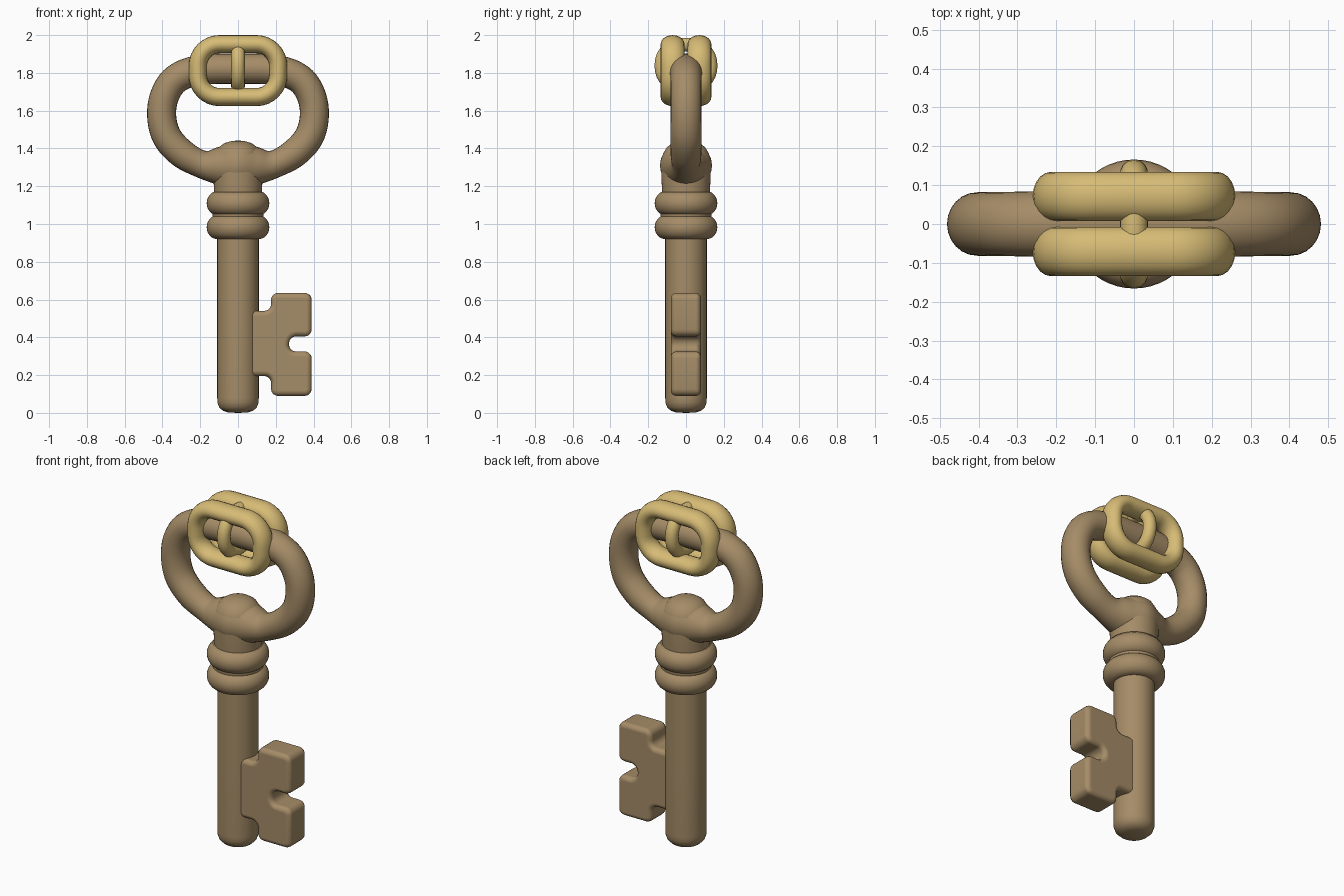
import bpy, bmesh, math
from mathutils import Vector

if "Cube" in bpy.data.objects:
    bpy.data.objects.remove(bpy.data.objects["Cube"])


def material(name, rgb):
    m = bpy.data.materials.new(name)
    m.diffuse_color = (*rgb, 1)
    m.use_nodes = True
    m.node_tree.nodes["Principled BSDF"].inputs["Base Color"].default_value = m.diffuse_color
    return m


BRONZE = material("brown bronze", (0.376, 0.262, 0.136))
GOLD = material("pale gold", (0.68, 0.50, 0.18))


def finish(name, bm, mat, smooth=True):
    bmesh.ops.recalc_face_normals(bm, faces=bm.faces)
    me = bpy.data.meshes.new(name)
    bm.to_mesh(me)
    bm.free()
    me.materials.append(mat)
    ob = bpy.data.objects.new(name, me)
    bpy.context.collection.objects.link(ob)
    for p in me.polygons:
        p.use_smooth = smooth
    return ob


def catmull(pts, steps):
    """Smooth closed curve through points."""
    out, n = [], len(pts)
    for i in range(n):
        a, b, c, d = (Vector(pts[(i + k) % n]) for k in (-1, 0, 1, 2))
        for s in range(steps):
            t = s / steps
            out.append(0.5 * (2 * b + (c - a) * t + (2 * a - 5 * b + 4 * c - d) * t * t
                              + (3 * b - a - 3 * c + d) * t ** 3))
    return out


def sweep(name, path, to3d, mat, depth=1.0, sides=20):
    """Closed tube along a flat path of (u, v, radius); depth scales it out of plane."""
    bm, rings, n = bmesh.new(), [], len(path)
    for i, p in enumerate(path):
        t = (path[(i + 1) % n] - path[i - 1]).xy.normalized()
        ring = []
        for k in range(sides):
            a = 2 * math.pi * k / sides
            off = p.z * math.cos(a)
            ring.append(bm.verts.new(to3d(p.x + t.y * off, p.y - t.x * off,
                                          p.z * depth * math.sin(a))))
        rings.append(ring)
    for i in range(n):
        r, q = rings[i], rings[(i + 1) % n]
        for k in range(sides):
            j = (k + 1) % sides
            bm.faces.new((r[k], r[j], q[j], q[k]))
    return finish(name, bm, mat)


def lathe(name, profile, mat, sides=48):
    bm = bmesh.new()
    vs = [bm.verts.new((r, 0, z)) for r, z in profile]
    es = [bm.edges.new(e) for e in zip(vs, vs[1:])]
    bmesh.ops.spin(bm, geom=vs + es, cent=(0, 0, 0), axis=(0, 0, 1),
                   angle=2 * math.pi, steps=sides)
    bmesh.ops.remove_doubles(bm, verts=bm.verts, dist=1e-4)
    return finish(name, bm, mat)


# Shaft with rounded foot
lathe("shaft", [(0, 0), (0.05, 0.002), (0.08, 0.011), (0.1, 0.03), (0.109, 0.055),
                (0.11, 0.08), (0.11, 0.5), (0.11, 1.0)], BRONZE)


# Two collars with rounded rims
for name, zc in (("lower_collar", 0.983), ("upper_collar", 1.11)):
    prof = [(0, zc - 0.063)]
    for k in range(13):
        a = -math.pi / 2 + math.pi * k / 12
        prof.append((0.11 + 0.056 * math.cos(a), zc + 0.063 * math.sin(a)))
    lathe(name, prof + [(0, zc + 0.063)], BRONZE)
lathe("collar_core", [(0, 0.95), (0.135, 0.95), (0.135, 1.17), (0, 1.17)], BRONZE)

# Domed neck under the bow
lathe("neck", [(0.125, 1.13), (0.128, 1.2), (0.131, 1.27), (0.13, 1.33), (0.12, 1.375),
               (0.1, 1.408), (0.07, 1.429), (0.035, 1.439), (0, 1.442)], BRONZE)

# Bow: oval ring swelling into the neck, right half mirrored to the left
half = [(0.1, 1.307, 0.102), (0.19, 1.316, 0.074), (0.295, 1.372, 0.077),
        (0.375, 1.46, 0.078), (0.404, 1.57, 0.077), (0.388, 1.68, 0.077),
        (0.325, 1.77, 0.078), (0.2, 1.815, 0.08)]
loop = ([(0, 1.31, 0.13)] + half + [(0, 1.822, 0.08)]
        + [(-x, z, r) for x, z, r in reversed(half)])
sweep("bow_ring", catmull(loop, 6), lambda u, v, w: (u, w, v), BRONZE, 1.06, 24)

# Bit: toothed plate with rounded corners
outline = [(0.05, 0.195), (0.175, 0.195), (0.175, 0.09), (0.39, 0.09), (0.39, 0.325),
           (0.27, 0.325), (0.27, 0.405), (0.39, 0.405), (0.39, 0.635), (0.175, 0.635),
           (0.175, 0.54), (0.05, 0.54)]
bm = bmesh.new()
face = bm.faces.new([bm.verts.new((x, -0.08, z)) for x, z in outline])
ext = bmesh.ops.extrude_face_region(bm, geom=[face])
bmesh.ops.translate(bm, vec=(0, 0.16, 0),
                    verts=[g for g in ext["geom"] if isinstance(g, bmesh.types.BMVert)])
sides = [e for e in bm.edges if abs(e.verts[0].co.y - e.verts[1].co.y) > 0.1]
bmesh.ops.bevel(bm, geom=sides, offset=0.037, segments=5, profile=0.5, affect='EDGES')
bit = finish("bit", bm, BRONZE)
mod = bit.modifiers.new("soft_edges", 'BEVEL')
mod.width, mod.segments, mod.limit_method = 0.028, 4, 'ANGLE'
mod.angle_limit = math.radians(60)
mod.harden_normals = True


def rounded_rect(w, h, rad, r, zc):
    pts = []
    for q, (sx, sz) in enumerate(((1, 1), (-1, 1), (-1, -1), (1, -1))):
        for k in range(9):
            a = math.pi / 2 * (q + k / 8)
            pts.append(Vector((sx * (w - rad) + rad * math.cos(a),
                               zc + sz * (h - rad) + rad * math.sin(a), r)))
    return pts


# Front and back gold links
for name, y in (("front_link", -0.071), ("back_link", 0.071)):
    sweep(name, rounded_rect(0.213, 0.14, 0.115, 0.048, 1.812),
          lambda u, v, w, y=y: (u, y + w, v), GOLD, 1.32)

# Small cross ring joining the links around the bow
sweep("cross_ring", rounded_rect(0.13, 0.112, 0.105, 0.036, 1.838),
      lambda u, v, w: (w, u, v), GOLD)
